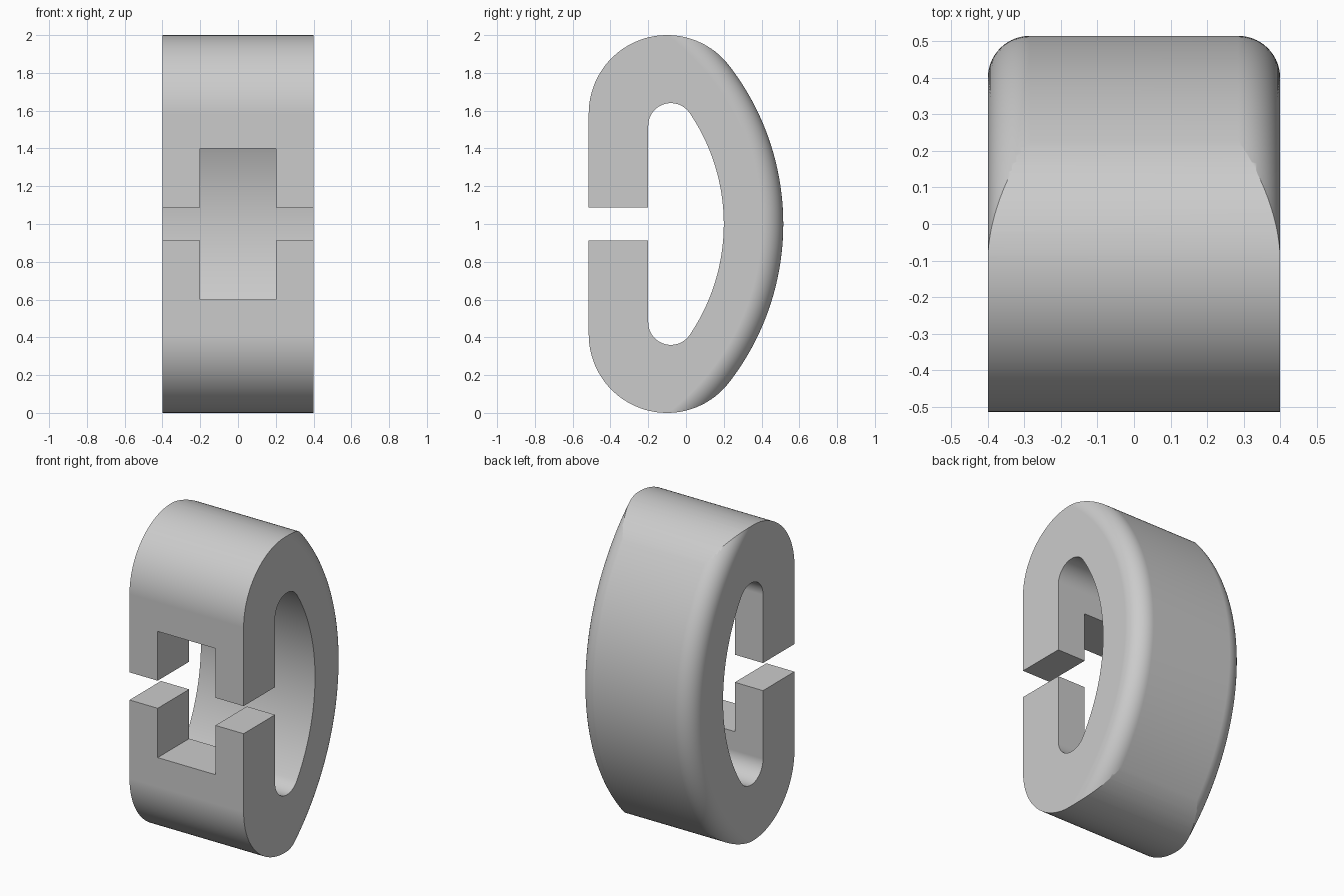
import bpy, bmesh
from math import sin, cos, pi, atan2, radians
from mathutils import Vector

if "Cube" in bpy.data.objects:
    bpy.data.objects.remove(bpy.data.objects["Cube"])

HALF_WIDTH, FILLET = 0.4, 0.115
MID = 1.0                       # height of the mirror plane
BACK_Y, BACK_R = -0.855, 1.37   # big back curve
IN_Y, IN_R = -0.845, 1.045      # big curve of the opening
GAP = 0.0875                    # half height of the front gap


def arc(cy, cz, r, a0, a1, n):
    return [(cy + r * cos(a0 + (a1 - a0) * i / n),
             cz + r * sin(a0 + (a1 - a0) * i / n)) for i in range(n + 1)]


def mesh_object(name, bm):
    bmesh.ops.recalc_face_normals(bm, faces=bm.faces)
    me = bpy.data.meshes.new(name)
    bm.to_mesh(me)
    bm.free()
    ob = bpy.data.objects.new(name, me)
    bpy.context.collection.objects.link(ob)
    return ob


def loft(name, rings):
    """Join equal closed rings of points and cap both ends."""
    bm = bmesh.new()
    vs = [[bm.verts.new(p) for p in ring] for ring in rings]
    n = len(vs[0])
    for a, b in zip(vs, vs[1:]):
        for i in range(n):
            j = (i + 1) % n
            bm.faces.new((a[i], a[j], b[j], b[i]))
    bm.faces.new(vs[0])
    bm.faces.new(vs[-1])
    return mesh_object(name, bm)


# Upper half of the open C profile, from the opening's back to the outer back
in_c, out_c = (-0.08, 1.52), (-0.1, 1.585)
in_a = atan2(in_c[1] - MID, in_c[0] - IN_Y)
out_a = atan2(out_c[1] - MID, out_c[0] - BACK_Y)
outer = arc(*out_c, 0.415, pi, out_a, 48)
tip = Vector(outer[-1]) + Vector((sin(out_a), -cos(out_a))) * 0.6
half = (arc(IN_Y, MID, IN_R, 0, in_a, 32)
        + arc(*in_c, 0.12, in_a, pi, 24)[1:]
        + [(-0.2, MID + GAP), (-0.515, MID + GAP)]
        + outer + [tuple(tip)])
# walk the lower half backwards, then the upper half backwards
upper = half[1:]
lower = [(y, 2 * MID - z) for y, z in half]
profile = lower[::-1] + upper
clasp = loft("clasp_ring", [[(x, y, z) for y, z in profile] for x in (-0.45, 0.45)])

# Round-edged disc that trims the width and the curved back
rim = [(HALF_WIDTH - FILLET + px, BACK_R - FILLET + pr)
       for px, pr in arc(0, 0, FILLET, 0, pi / 2, 14)]
rim = rim + [(-x, r) for x, r in rim[::-1]]
disc = loft("trim_disc", [[(x, BACK_Y + r * cos(2 * pi * k / 288), MID + r * sin(2 * pi * k / 288))
                           for k in range(288)] for x, r in rim])

# Block that cuts the window in the front wall
bm = bmesh.new()
bmesh.ops.create_cube(bm, size=1)
for v in bm.verts:
    v.co = (v.co.x * 0.405, -0.35 + v.co.y * 0.5, MID + v.co.z * 0.8)
window = mesh_object("window_cutter", bm)

bpy.context.view_layer.objects.active = clasp
clasp.select_set(True)
for cutter, op in ((disc, 'INTERSECT'), (window, 'DIFFERENCE')):
    cutter.hide_render = True
    mod = clasp.modifiers.new(cutter.name, 'BOOLEAN')
    mod.object, mod.operation, mod.solver = cutter, op, 'EXACT'
    bpy.ops.object.modifier_apply(modifier=mod.name)
    bpy.data.objects.remove(cutter)

# Smooth curves, crisp corners
bpy.ops.object.shade_smooth_by_angle(angle=radians(25))
weighted = clasp.modifiers.new("even_normals", 'WEIGHTED_NORMAL')
weighted.keep_sharp = True

# Plain grey finish
grey = bpy.data.materials.new("plain_grey")
grey.use_nodes = True
colour = (0.6, 0.6, 0.6, 1)
grey.diffuse_color = colour
grey.node_tree.nodes["Principled BSDF"].inputs["Base Color"].default_value = colour
clasp.data.materials.clear()
clasp.data.materials.append(grey)
for p in clasp.data.polygons:
    p.material_index = 0
